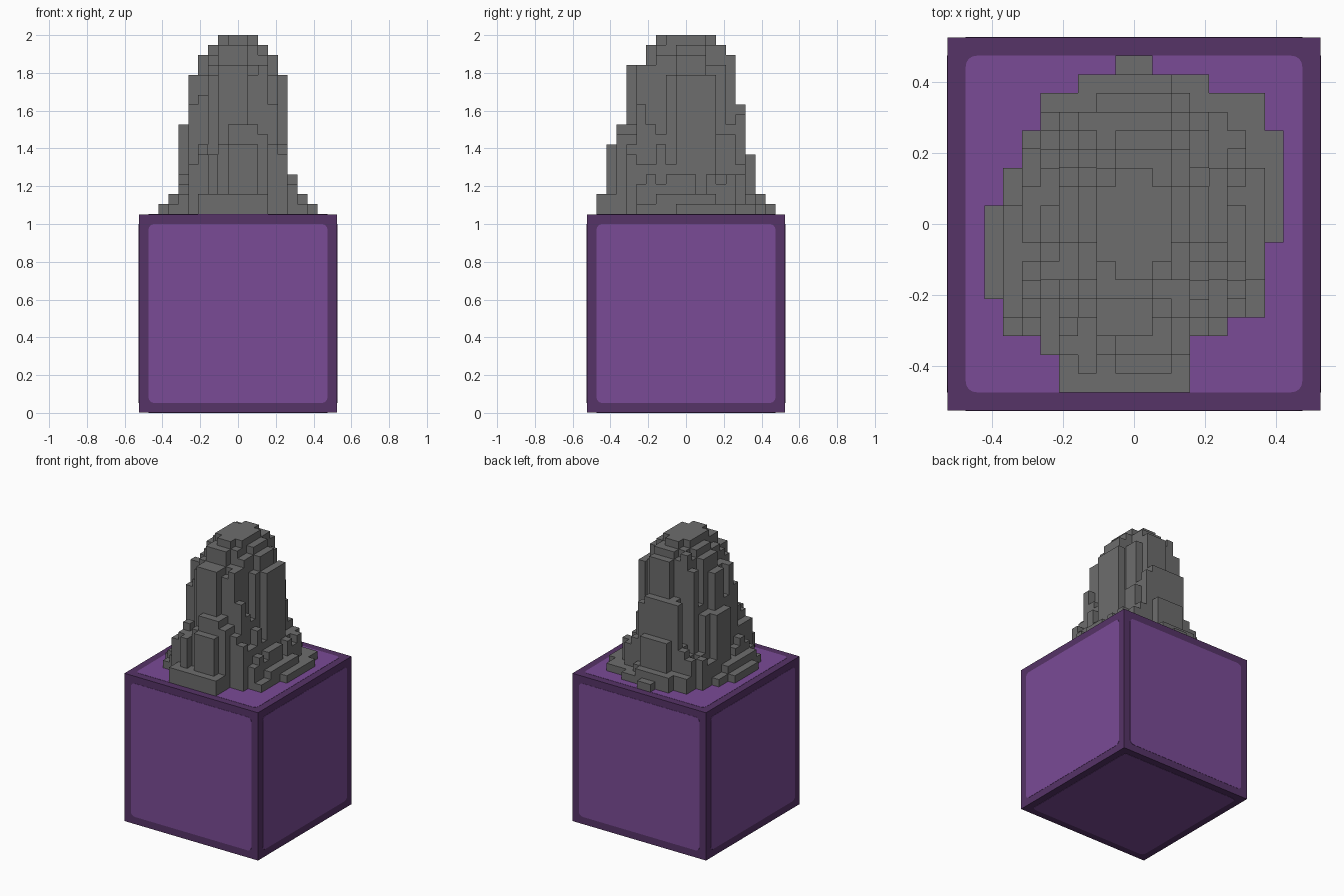
import bpy, bmesh, math, random
from mathutils import Matrix, Vector

default = bpy.data.objects.get("Cube")
if default:
    bpy.data.objects.remove(default, do_unlink=True)

U = 1 / 19            # one voxel
HALF = 10 * U         # half the block's side
SKIN = 0.0015         # thickness of the painted panels


def material(name, rgb):
    m = bpy.data.materials.new(name)
    m.use_nodes = True
    colour = (*rgb, 1)
    m.diffuse_color = colour
    m.node_tree.nodes["Principled BSDF"].inputs["Base Color"].default_value = colour
    return m


def finish(bm, name, mat):
    mesh = bpy.data.meshes.new(name)
    bm.to_mesh(mesh)
    bm.free()
    mesh.materials.append(mat)
    obj = bpy.data.objects.new(name, mesh)
    bpy.context.collection.objects.link(obj)
    return obj


border = material("dark purple", (0.093, 0.033, 0.136))
panel = material("purple", (0.195, 0.07, 0.305))
stone = material("stone grey", (0.153, 0.153, 0.153))

# Block: a dark core that shows as a border around the panels
bm = bmesh.new()
bmesh.ops.create_cube(bm, size=2 * (HALF - SKIN),
                      matrix=Matrix.Translation((0, 0, HALF)))
finish(bm, "block_border", border)

# Rounded panel on each of the six sides
reach, radius = 9 * U, 0.03
outline = []
for corner in range(4):
    for step in range(5):
        a = math.radians(90 * corner + 22.5 * step)
        mid = math.radians(90 * corner + 45)
        c = (reach - radius) * math.sqrt(2)
        outline.append((c * math.cos(mid) + radius * math.cos(a),
                        c * math.sin(mid) + radius * math.sin(a)))

sides = {"top": (0, 0, 1), "bottom": (0, 0, -1), "front": (0, -1, 0),
         "back": (0, 1, 0), "left": (1, 0, 0), "right": (-1, 0, 0)}
for side, normal in sides.items():
    bm = bmesh.new()
    face = bm.faces.new([bm.verts.new((x, y, HALF - SKIN)) for x, y in outline])
    raised = bmesh.ops.extrude_face_region(bm, geom=[face])["geom"]
    bmesh.ops.translate(bm, vec=(0, 0, SKIN),
                        verts=[g for g in raised if isinstance(g, bmesh.types.BMVert)])
    bmesh.ops.recalc_face_normals(bm, faces=bm.faces)
    turn = Vector(normal).to_track_quat("Z", "Y").to_matrix().to_4x4()
    bm.transform(Matrix.Translation((0, 0, HALF)) @ turn)
    finish(bm, side + "_panel", panel)

# Rock: slope profiles outward from the axis, in voxels of height
LEFT = [18, 18, 17, 16, 14, 4, 2, 1]
RIGHT = [18, 18, 17, 16, 14, 9, 2, 1]
FRONT = [18, 18, 18, 17, 15, 15, 9, 7, 2]
BACK = [18, 18, 18, 17, 16, 11, 6, 2, 1]
# Footprint: first and last column of each row, from front to back
ROWS = [(-4, 3), (-4, 3), (-5, 3), (-7, 5), (-7, 7), (-8, 7), (-8, 7), (-8, 7), (-8, 8),
        (-8, 8), (-7, 8), (-7, 8), (-6, 8), (-6, 8), (-5, 7), (-5, 7), (-3, 4), (-1, 1)]


def sample(profile, r):
    return profile[min(int(max(r, 0)), len(profile) - 1)]


random.seed(7)
heights = {}
for row, (start, end) in enumerate(ROWS):
    for i in range(start, end):
        j = row - 9
        x, y = i + 0.5, j + 0.5
        px, py = (LEFT if x > 0 else RIGHT), (BACK if y > 0 else FRONT)
        r = math.hypot(x, y)
        rough = r
        if min(abs(x), abs(y)) > 1:
            rough += random.uniform(-0.4, 1.1)
        blend = (x / r) ** 2
        h = round(blend * sample(px, rough) + (1 - blend) * sample(py, rough))
        heights[i, j] = max(1, min(h, sample(px, abs(x)), sample(py, abs(y))))

# Skin the columns: a cap on each, and walls where a neighbour is lower
bm = bmesh.new()


def quad(points):
    bm.faces.new([bm.verts.new(p) for p in points])


def level(h):
    return 2 * HALF + h * U if h else 2 * HALF - 2 * SKIN


for (i, j), h in heights.items():
    x, y, z = (i + 0.5) * U, (j + 0.5) * U, level(h)
    e = U / 2
    quad([(x - e, y - e, z), (x + e, y - e, z), (x + e, y + e, z), (x - e, y + e, z)])
    for dx, dy in ((1, 0), (-1, 0), (0, 1), (0, -1)):
        lower = heights.get((i + dx, j + dy), 0)
        if lower < h:
            a = (x + (dx + dy) * e, y + (dy - dx) * e)
            b = (x + (dx - dy) * e, y + (dy + dx) * e)
            low = level(lower)
            quad([(*a, low), (*b, low), (*b, z), (*a, z)])
bmesh.ops.remove_doubles(bm, verts=bm.verts, dist=0.0001)
finish(bm, "stepped_rock", stone)
